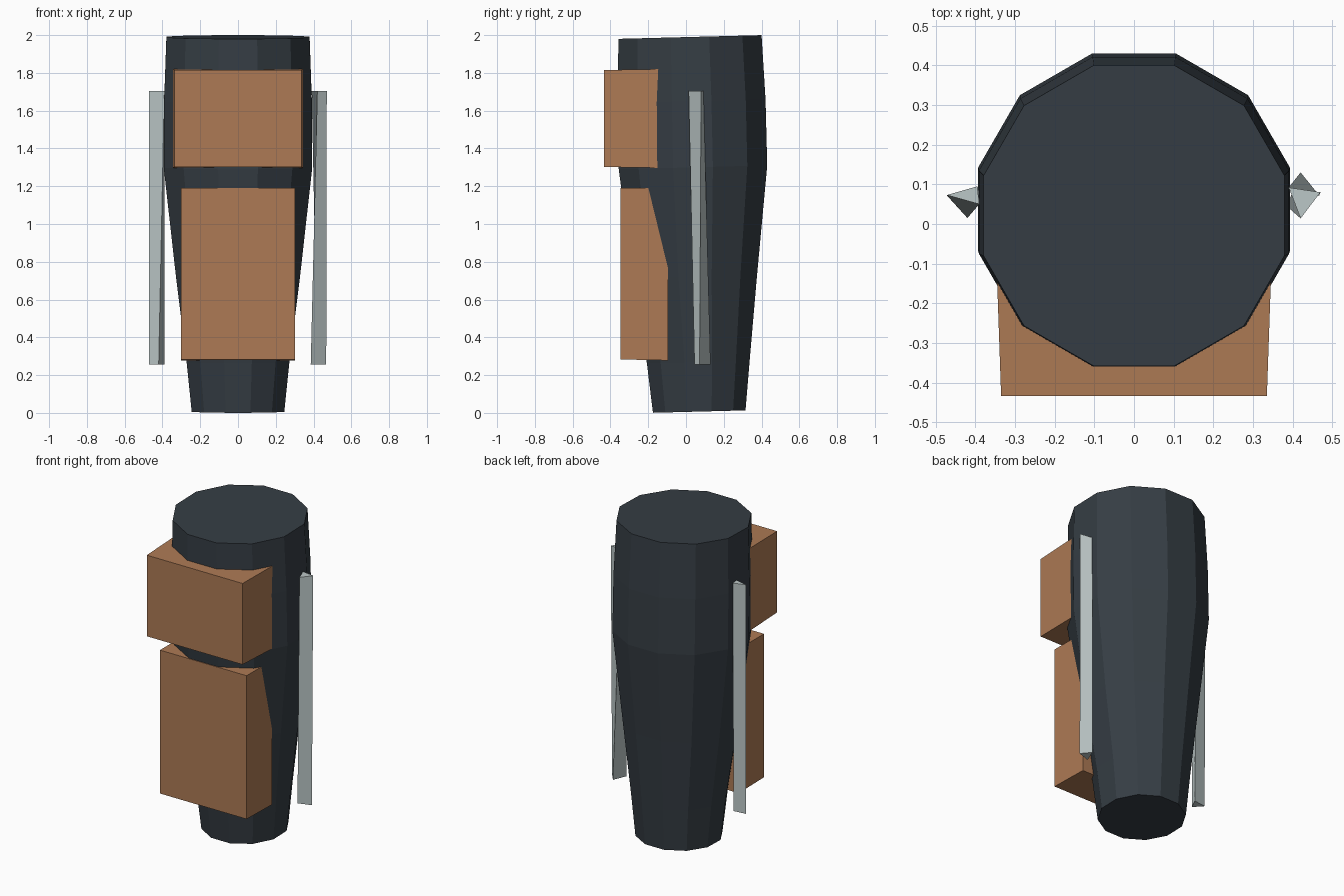
import bpy, bmesh, math

if "Cube" in bpy.data.objects:
    bpy.data.objects.remove(bpy.data.objects["Cube"])


def material(name, rgb):
    m = bpy.data.materials.new(name)
    m.diffuse_color = (*rgb, 1)
    m.use_nodes = True
    m.node_tree.nodes["Principled BSDF"].inputs["Base Color"].default_value = m.diffuse_color
    return m


DARK = material("dark_slate", (0.036, 0.047, 0.058))
BROWN = material("copper_brown", (0.42, 0.195, 0.09))
GREY = material("pale_grey", (0.50, 0.57, 0.57))


def loft(name, rings, mat):
    """Flat-shaded solid through a list of equal-length point rings."""
    bm = bmesh.new()
    loops = [[bm.verts.new(p) for p in ring] for ring in rings]
    n = len(loops[0])
    for a, b in zip(loops, loops[1:]):
        for i in range(n):
            j = (i + 1) % n
            bm.faces.new((a[i], a[j], b[j], b[i]))
    bm.faces.new(loops[0][::-1])
    bm.faces.new(loops[-1])
    bmesh.ops.recalc_face_normals(bm, faces=bm.faces)
    mesh = bpy.data.meshes.new(name)
    bm.to_mesh(mesh)
    bm.free()
    mesh.materials.append(mat)
    obj = bpy.data.objects.new(name, mesh)
    bpy.context.collection.objects.link(obj)
    return obj


def body_ring(z, cy, apothem, sides=12, lean=0.026):
    r = apothem / math.cos(math.pi / sides)
    angles = [(i + 0.5) * 2 * math.pi / sides for i in range(sides)]
    return [(r * math.cos(a), cy + r * math.sin(a), z + lean * r * math.sin(a))
            for a in angles]


def box_ring(y, half, z0, z1):
    return [(-half, y, z0), (half, y, z0), (half, y, z1), (-half, y, z1)]


def strip(name, bottom, top):
    loft(name, [[(x, y, 0.255) for x, y in bottom],
                [(x, y, 1.705) for x, y in top]], GREY)


# Tapered twelve-sided body, leaning slightly: height, centre y, apothem
profile = [(0.007, 0.07, 0.245), (0.27, 0.065, 0.272), (0.72, 0.048, 0.328),
           (1.30, 0.037, 0.393), (1.65, 0.030, 0.391), (1.99, 0.021, 0.379)]
loft("body", [body_ring(*p) for p in profile], DARK)

# Front boxes, sunk into the body
loft("upper_box", [box_ring(-0.433, 0.335, 1.302, 1.815),
                   box_ring(-0.145, 0.345, 1.297, 1.82)], BROWN)
loft("lower_box", [box_ring(-0.347, 0.303, 0.283, 1.19),
                   box_ring(-0.095, 0.303, 0.278, 1.19)], BROWN)

# Twisted three-sided strips on both sides
strip("right_strip", [(0.385, 0.045), (0.467, 0.072), (0.42, 0.13)],
      [(0.42, 0.014), (0.47, 0.08), (0.39, 0.092)])
strip("left_strip", [(-0.42, 0.015), (-0.47, 0.07), (-0.388, 0.08)],
      [(-0.39, 0.05), (-0.472, 0.073), (-0.395, 0.095)])
